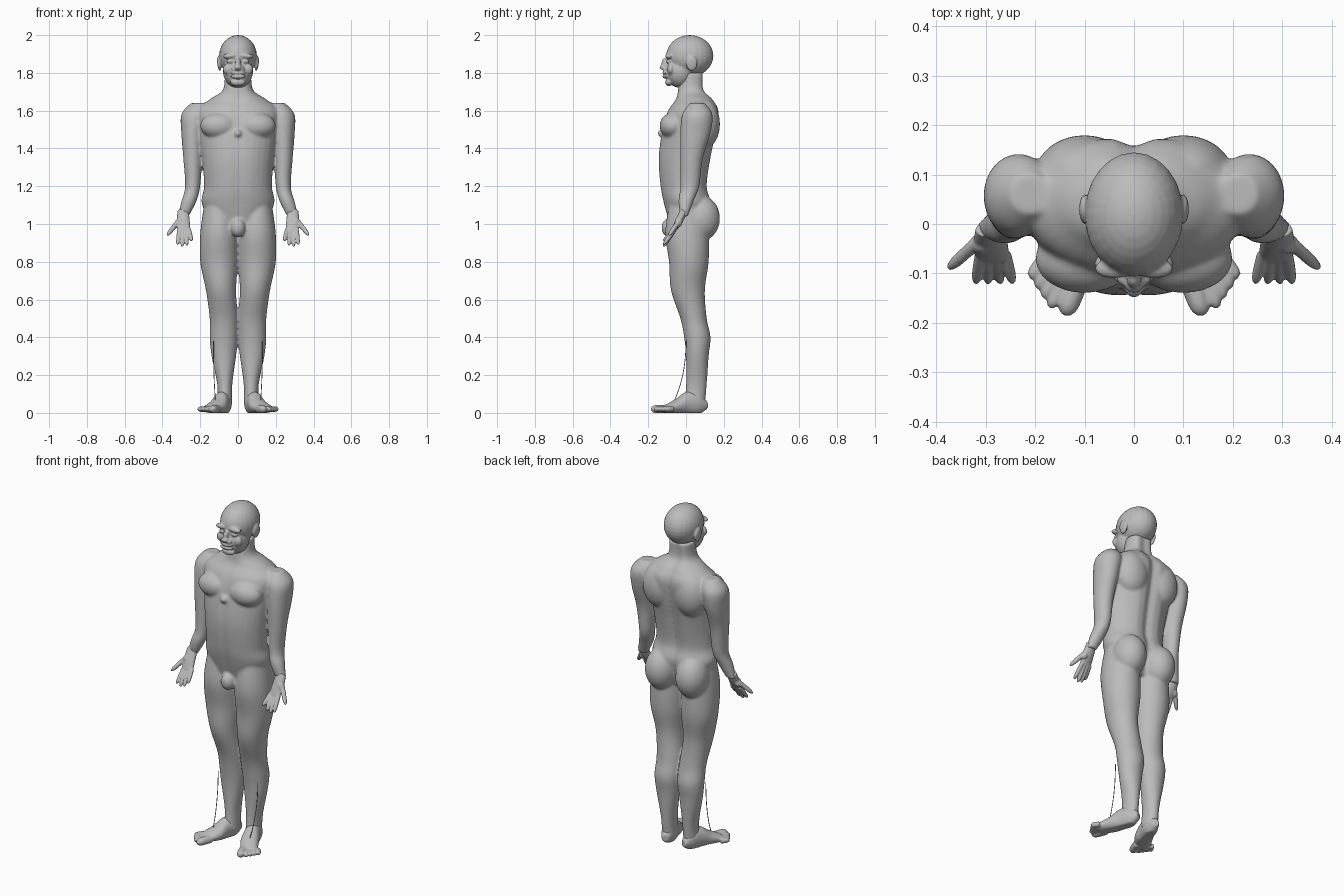
import bpy, bmesh
from math import sin, cos, pi, exp
from mathutils import Vector, Matrix

if "Cube" in bpy.data.objects:
    bpy.data.objects.remove(bpy.data.objects["Cube"])

skin = bpy.data.materials.new("grey_skin")
skin.use_nodes = True
tone = (0.5, 0.5, 0.5, 1)
skin.diffuse_color = tone
skin.node_tree.nodes["Principled BSDF"].inputs["Base Color"].default_value = tone

X, Y, Z = Vector((1, 0, 0)), Vector((0, 1, 0)), Vector((0, 0, 1))
SIDES = 32


def smooth_path(keys, steps=6):
    """Catmull-Rom interpolation of centre and radii."""
    ends = [keys[0], *keys, keys[-1]]
    path = []
    for before, start, stop, after in zip(ends, ends[1:], ends[2:], ends[3:]):
        for step in range(steps):
            t = step / steps
            path.append([q + t * (r - p) / 2 + t * t * (p - 2.5 * q + 2 * r - s / 2)
                         + t ** 3 * (3 * q - p - 3 * r + s) / 2
                         for p, q, r, s in zip(before, start, stop, after)])
    return path + [list(keys[-1])]


def loft(bm, keys, u=X, v=Y, mirrored=True, groove=0.0):
    """Skin elliptical rings (x, y, z, radius along u, radius along v)."""
    for side in (1, -1) if mirrored else (1,):
        rings = []
        for x, y, z, radius_u, radius_v in smooth_path(keys):
            ring = []
            for i in range(SIDES):
                angle = 2 * pi * i / SIDES
                point = Vector((x, y, z)) + u * radius_u * cos(angle) + v * radius_v * sin(angle)
                # Midline furrow, deep along the spine and faint in front
                depth = groove if sin(angle) > 0 else -groove / 3
                point.y -= depth * exp(-(point.x / 0.035) ** 2)
                ring.append(bm.verts.new((side * point.x, point.y, max(point.z, 0))))
            rings.append(ring)
        for lower, upper in zip(rings, rings[1:]):
            for i in range(SIDES):
                j = (i + 1) % SIDES
                bm.faces.new((lower[i], lower[j], upper[j], upper[i]))
        bm.faces.new(rings[0])
        bm.faces.new(rings[-1])


def blob(bm, centre, radii, tilt=0.0):
    """Ellipsoid, mirrored when it is off the middle."""
    for side in (1, -1) if centre[0] else (1,):
        place = Matrix.Translation((side * centre[0], centre[1], centre[2]))
        matrix = place @ Matrix.Rotation(side * tilt, 4, 'Y') @ Matrix.Diagonal((*radii, 1))
        bmesh.ops.create_uvsphere(bm, u_segments=24, v_segments=16, radius=1, matrix=matrix)


def digit(bm, base, tip, radius):
    """Finger or toe with a rounded tip."""
    along = (tip - base).normalized()
    u = along.cross(Y if abs(along.z) > 0.5 else Z).normalized()
    keys = []
    for t in (0, 0.5, 0.8, 0.95, 1):
        r = radius * max(0.2, (1 - t ** 6) ** 0.5)
        keys.append((*base.lerp(tip, t), r, r))
    loft(bm, keys, u, along.cross(u))


def digit_row(bm, first_base, last_base, first_tip, last_tip, radius, arch):
    """Four digits fanned between the first and the last."""
    for i in range(4):
        t = i / 3
        base = Vector(first_base).lerp(Vector(last_base), t)
        tip = Vector(first_tip).lerp(Vector(last_tip), t)
        tip.z -= arch * sin(pi * t)
        digit(bm, base, tip, radius)


def spans(rows):
    """Turn rows of height, inner, outer, front and back into ring keys."""
    return [((inner + outer) / 2, (front + back) / 2, z, (outer - inner) / 2, (back - front) / 2)
            for z, inner, outer, front, back in rows]


def finish(name, bm, voxel, rounds):
    """Fuse the overlapping pieces into one smooth surface."""
    bmesh.ops.recalc_face_normals(bm, faces=bm.faces)
    mesh = bpy.data.meshes.new(name)
    bm.to_mesh(mesh)
    bm.free()
    mesh.materials.append(skin)
    part = bpy.data.objects.new(name, mesh)
    bpy.context.collection.objects.link(part)
    fuse = part.modifiers.new("fuse", 'REMESH')
    fuse.mode = 'VOXEL'
    fuse.voxel_size = voxel
    fuse.use_smooth_shade = True
    soften = part.modifiers.new("soften", 'SMOOTH')
    soften.factor = 0.5
    soften.iterations = rounds


# Torso and neck
bm = bmesh.new()
torso = ((0.95, 0.1, -0.08, 0.1), (1.1, 0.19, -0.12, 0.14), (1.2, 0.18, -0.14, 0.12),
         (1.35, 0.19, -0.15, 0.14), (1.5, 0.21, -0.13, 0.17), (1.6, 0.22, -0.1, 0.18),
         (1.66, 0.15, -0.06, 0.15), (1.71, 0.08, -0.05, 0.11), (1.8, 0.07, -0.04, 0.11))
loft(bm, spans((z, -w, w, front, back) for z, w, front, back in torso),
     mirrored=False, groove=0.025)
blob(bm, (0.1, -0.07, 1.52), (0.1, 0.07, 0.07))    # chest
blob(bm, (0.1, 0.1, 1.53), (0.1, 0.08, 0.13))      # shoulder blades
blob(bm, (0.1, 0.08, 1.03), (0.09, 0.1, 0.12))     # buttocks
blob(bm, (0, -0.09, 0.98), (0.04, 0.04, 0.05))     # groin
blob(bm, (0, -0.13, 1.48), (0.02, 0.02, 0.02))     # breastbone tip

# Arms
loft(bm, ((0.21, 0.06, 1.64, 0.04, 0.04), (0.23, 0.06, 1.58, 0.07, 0.08),
          (0.24, 0.05, 1.48, 0.06, 0.08), (0.24, 0.03, 1.35, 0.05, 0.06),
          (0.24, 0.02, 1.2, 0.04, 0.05), (0.26, 0, 1.12, 0.04, 0.04),
          (0.29, -0.01, 1.04, 0.03, 0.02)))

# Legs
loft(bm, spans(((1.1, 0.02, 0.18, -0.09, 0.11), (0.95, 0, 0.2, -0.11, 0.12),
                (0.8, 0, 0.2, -0.09, 0.12), (0.65, 0.01, 0.17, -0.08, 0.1),
                (0.5, 0, 0.15, -0.03, 0.11), (0.4, 0, 0.15, -0.01, 0.13),
                (0.3, 0.01, 0.14, 0, 0.12), (0.15, 0.03, 0.11, 0, 0.11),
                (0.04, 0.03, 0.11, -0.01, 0.1))))
finish("body", bm, 0.007, 9)

# Head and face
bm = bmesh.new()
blob(bm, (0, 0.02, 1.89), (0.1, 0.125, 0.11))             # skull
blob(bm, (0, -0.03, 1.81), (0.08, 0.08, 0.09))            # jaw
blob(bm, (0, -0.09, 1.75), (0.04, 0.02, 0.02))            # chin
blob(bm, (0.04, -0.09, 1.89), (0.04, 0.02, 0.015), 0.1)   # brows
blob(bm, (0.04, -0.09, 1.86), (0.02, 0.015, 0.01))        # eyelids
blob(bm, (0.05, -0.08, 1.82), (0.03, 0.02, 0.03))         # cheeks
blob(bm, (0, -0.11, 1.85), (0.015, 0.02, 0.03))           # nose bridge
blob(bm, (0, -0.12, 1.83), (0.02, 0.02, 0.015))           # nose tip
blob(bm, (0.02, -0.11, 1.82), (0.015, 0.015, 0.015))      # nostrils
for lip_height in (1.78, 1.8):
    blob(bm, (0, -0.11, lip_height), (0.04, 0.015, 0.01))
blob(bm, (0.1, 0.03, 1.85), (0.01, 0.03, 0.04), 0.1)      # ears
finish("head", bm, 0.005, 3)

# Hands, palms forward and thumbs outward
bm = bmesh.new()
loft(bm, ((0.29, -0.01, 1.07, 0.03, 0.02), (0.29, -0.04, 1.01, 0.035, 0.02),
          (0.285, -0.07, 0.96, 0.035, 0.01)), X, Vector((0, 0.8, -0.6)))
blob(bm, (0.31, -0.04, 1.01), (0.02, 0.02, 0.03), -0.5)
digit(bm, Vector((0.32, -0.04, 1.01)), Vector((0.375, -0.09, 0.94)), 0.0125)
digit_row(bm, (0.31, -0.06, 0.97), (0.26, -0.06, 0.97),
          (0.32, -0.12, 0.89), (0.245, -0.12, 0.91), 0.0115, 0.02)
finish("hands", bm, 0.004, 2)

# Feet, turned outward
bm = bmesh.new()
loft(bm, ((0.06, 0.11, 0.04, 0.02, 0.02), (0.07, 0.06, 0.05, 0.04, 0.06),
          (0.09, 0, 0.05, 0.045, 0.06), (0.11, -0.05, 0.035, 0.05, 0.04),
          (0.15, -0.11, 0.02, 0.045, 0.02)), Vector((0.92, 0.39, 0)), Z)
digit(bm, Vector((0.11, -0.1, 0.02)), Vector((0.14, -0.185, 0.02)), 0.023)
digit_row(bm, (0.14, -0.11, 0.02), (0.18, -0.07, 0.02),
          (0.17, -0.17, 0.02), (0.21, -0.11, 0.02), 0.015, 0)
finish("feet", bm, 0.005, 2)

# Fine thread in front of each shin
for side, label in ((1, "left"), (-1, "right")):
    name = label + "_shin_thread"
    curve = bpy.data.curves.new(name, 'CURVE')
    curve.dimensions = '3D'
    curve.bevel_depth = 0.002
    path = ((0.13, 0, 0.38), (0.13, 0, 0.2), (0.12, -0.06, 0.07))
    spline = curve.splines.new('NURBS')
    spline.points.add(len(path) - 1)
    spline.order_u = 3
    spline.use_endpoint_u = True
    for point, (x, y, z) in zip(spline.points, path):
        point.co = (side * x, y, z, 1)
    curve.materials.append(skin)
    bpy.context.collection.objects.link(bpy.data.objects.new(name, curve))
